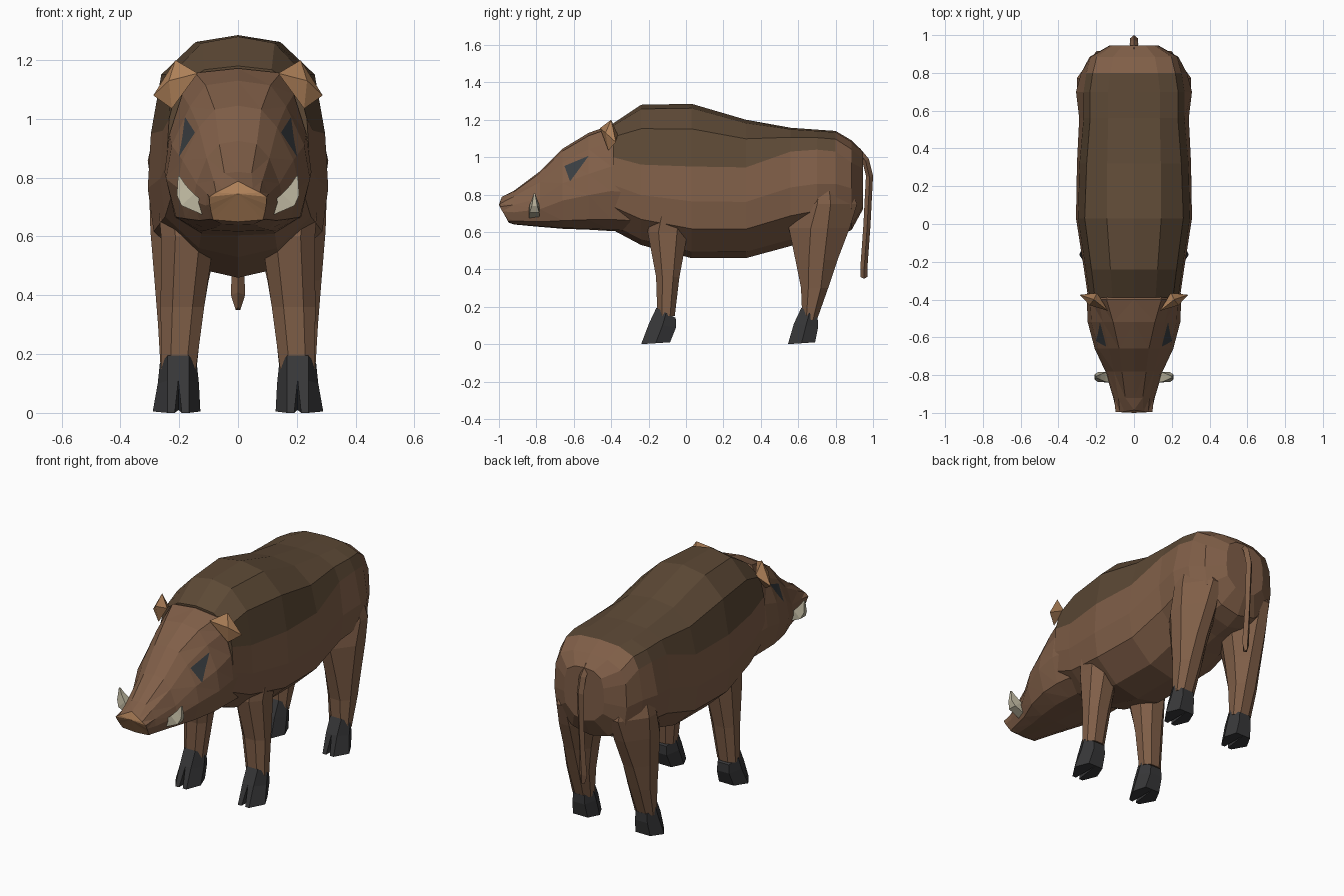
import bpy, bmesh
from mathutils import Vector


def material(name, rgb):
    m = bpy.data.materials.new(name)
    m.diffuse_color = (*rgb, 1)
    return m


BROWN = material("brown hide", (0.215, 0.113, 0.064))
MANE = material("dark mane", (0.108, 0.066, 0.036))
TAN = material("tan skin", (0.43, 0.22, 0.10))
HOOF = material("charcoal hoof", (0.038, 0.038, 0.04))
EYE = material("dark eye", (0.042, 0.048, 0.053))
IVORY = material("ivory", (0.50, 0.46, 0.34))


def finish(bm, name, mats, mirror=False):
    bmesh.ops.recalc_face_normals(bm, faces=bm.faces)
    me = bpy.data.meshes.new(name)
    bm.to_mesh(me)
    bm.free()
    ob = bpy.data.objects.new(name, me)
    bpy.context.collection.objects.link(ob)
    for m in mats:
        me.materials.append(m)
    if mirror:
        mod = ob.modifiers.new("mirror", 'MIRROR')
        mod.use_mirror_merge = False
    return ob


def loft(bm, loops):
    """Skin closed loops of equal length and cap both ends; returns wall faces and caps."""
    rows = [[bm.verts.new(p) for p in lp] for lp in loops]
    n = len(rows[0])
    walls = []
    for a, b in zip(rows, rows[1:]):
        walls.append([bm.faces.new((a[i], a[(i + 1) % n], b[(i + 1) % n], b[i])) for i in range(n)])
    return walls, [bm.faces.new(rows[0]), bm.faces.new(rows[-1])]


def both_sides(half):
    return half + [(-p[0], *p[1:]) for p in half[-2:0:-1]]


def ring(y, hw, zt, zm, zb, flat=0.47, upper=0.85, mid=0.965, jaw=((0.935, 0.68), (0.5, 0.93))):
    """Barrel cross-section: half width, top, shoulder line and bottom."""
    up, down = zt - zm, zb - zm
    half = [(0, zt), (flat * hw, zt - 0.07 * up), (upper * hw, zm + 0.6 * up), (mid * hw, zm),
            (hw, zm + 0.38 * down)] + [(a * hw, zm + b * down) for a, b in jaw] + [(0, zb)]
    return both_sides([(x, y, z) for x, z in half])


# Torso: the three upper strips on each side carry the mane
torso = [(-0.39, 0.243, 1.18, 1.0, 0.61), (-0.24, 0.265, 1.28, 0.96, 0.53),
         (0.03, 0.307, 1.285, 0.95, 0.46), (0.32, 0.302, 1.2, 0.945, 0.46, 0.47, 0.83, 0.955),
         (0.56, 0.29, 1.157, 1.03, 0.525, 0.47, 0.8, 0.92),
         (0.70, 0.307, 1.147, 1.04, 0.56, 0.45, 0.76, 0.87),
         (0.80, 0.28, 1.14, 1.03, 0.575, 0.45, 0.78, 0.9),
         (0.885, 0.235, 1.09, 0.97, 0.61, 0.47, 0.84, 0.97), (0.945, 0.13, 1.03, 0.94, 0.72)]
bm = bmesh.new()
walls, caps = loft(bm, [ring(*r) for r in torso])
caps[0].material_index = 1
for k, strip in enumerate(walls):
    for i, f in enumerate(strip):
        if k < 6 and (i < 3 or i > 10):
            f.material_index = 1
finish(bm, "torso", [BROWN, MANE])

# Head: wedge with sloping cheeks and a tan five-sided nose
JAW = ((0.86, 0.82), (0.5, 0.98))
head = [(-0.30, 0.243, 1.14, 0.94, 0.60, 0.5, 0.75, 0.93),
        (-0.40, 0.25, 1.172, 0.95, 0.605, 0.58, 0.76, 0.93),
        (-0.52, 0.245, 1.13, 0.91, 0.612, 0.45, 0.67, 0.92),
        (-0.66, 0.208, 1.045, 0.86, 0.617, 0.38, 0.64, 0.91),
        (-0.78, 0.152, 0.925, 0.78, 0.627, 0.42, 0.7, 0.93),
        (-0.92, 0.11, 0.82, 0.745, 0.64, 0.42, 0.75, 0.95)]
nose = [(0, -0.985, 0.788), (0.05, -0.993, 0.762), (0.075, -0.996, 0.75), (0.098, -0.995, 0.735),
        (0.096, -0.982, 0.71), (0.092, -0.966, 0.685), (0.085, -0.95, 0.657), (0, -0.948, 0.65)]
bm = bmesh.new()
walls, caps = loft(bm, [ring(*r, JAW) for r in head] + [both_sides(nose)])
tip = bmesh.ops.poke(bm, faces=[caps[1]])
tip["verts"][0].co = (0, -1.0, 0.745)
for f in tip["faces"]:
    f.material_index = 1
bmesh.ops.triangulate(bm, faces=[f for f in bm.faces if len(f.verts) == 4])

# Eyes: cut a triangle through the cheeks and colour what lies inside it
tri = [(-0.65, 0.953), (-0.52, 1.007), (-0.62, 0.87)]
sides = []
for (y0, z0), (y1, z1) in zip(tri, tri[1:] + tri[:1]):
    co, no = Vector((0, y0, z0)), Vector((0, z0 - z1, y1 - y0)).normalized()
    bmesh.ops.bisect_plane(bm, geom=bm.verts[:] + bm.edges[:] + bm.faces[:],
                           plane_co=co, plane_no=no)
    sides.append((co, no))
for f in bm.faces:
    d = [(f.calc_center_median() - co).dot(no) for co, no in sides]
    if max(d) < 0 or min(d) > 0:
        f.material_index = 2
finish(bm, "head", [BROWN, TAN, EYE])

# Ears: broad leaf-shaped shards
bm = bmesh.new()
ear = [(0.137, -0.46, 1.155), (0.213, -0.40, 1.2), (0.288, -0.375, 1.08),
       (0.225, -0.415, 1.035), (0.235, -0.43, 1.13), (0.195, -0.365, 1.12)]
bmesh.ops.convex_hull(bm, input=[bm.verts.new(p) for p in ear])
finish(bm, "ears", [TAN], True)

# Tusks: short upswept blades
bm = bmesh.new()
loft(bm, [[(x, y - 0.81, z) for x, y, z in q] for q in (
    [(0.10, -0.03, 0.665), (0.10, 0.03, 0.665), (0.12, 0.03, 0.72), (0.12, -0.03, 0.72)],
    [(0.192, -0.026, 0.705), (0.192, 0.025, 0.705), (0.15, 0.025, 0.745), (0.15, -0.026, 0.745)],
    [(0.208, -0.014, 0.74), (0.208, 0.014, 0.74), (0.178, 0.014, 0.775), (0.178, -0.014, 0.775)],
    [(0.204, -0.004, 0.805), (0.204, 0.004, 0.805), (0.198, 0.004, 0.805), (0.198, -0.004, 0.805)])])
finish(bm, "tusks", [IVORY], True)


def leg_ring(z, x0, x1, y0, y1, k=0.27):
    """Rectangle with clipped corners."""
    cx, cy = k * (x1 - x0), k * (y1 - y0)
    return [(x0 + cx, y0, z), (x1 - cx, y0, z), (x1, y0 + cy, z), (x1, y1 - cy, z),
            (x1 - cx, y1, z), (x0 + cx, y1, z), (x0, y1 - cy, z), (x0, y0 + cy, z)]


def leg(name, rings):
    bm = bmesh.new()
    loft(bm, [leg_ring(*r) for r in rings])
    finish(bm, name, [BROWN], True)


def hooves(name, y0, y1, toe, heel):
    """Cloven hoof: a sloped cuff splitting into two tapering toes."""
    bm = bmesh.new()
    mid = 0.203
    for s, wide in ((-1, 0.075), (1, 0.087)):
        def toe_ring(gap, front, side, back, yf, yb, zf, zb):
            ys = yf + 0.5 * (yb - yf)
            return [(mid + s * gap, yf, zf), (mid + s * front, yf, zf),
                    (mid + s * side, ys, (zf + zb) / 2), (mid + s * back, yb, zb), (mid, yb, zb)]
        loft(bm, [toe_ring(0, 0.036, 0.063, 0.036, y0, y1, 0.195, 0.14),
                  toe_ring(0, 0.036, 0.07, 0.04, y0 - 0.04, y1 + 0.002, 0.11, 0.09),
                  toe_ring(0.012, 0.036, wide, 0.048, toe, heel, 0, 0.01)])
    finish(bm, name, [HOOF], True)


# Legs and hooves
leg("front_legs", [(0.80, 0.13, 0.255, -0.12, -0.02), (0.70, 0.10, 0.27, -0.185, 0.025),
                   (0.60, 0.08, 0.262, -0.205, 0.01), (0.36, 0.115, 0.263, -0.16, -0.035),
                   (0.15, 0.143, 0.262, -0.153, -0.06)])
leg("hind_legs", [(0.90, 0.08, 0.265, 0.64, 0.84, 0.4), (0.75, 0.045, 0.302, 0.56, 0.915, 0.4),
                  (0.62, 0.06, 0.298, 0.55, 0.875, 0.36), (0.45, 0.10, 0.284, 0.585, 0.81, 0.32),
                  (0.30, 0.125, 0.272, 0.615, 0.76), (0.13, 0.143, 0.262, 0.622, 0.70)])
hooves("front_hooves", -0.158, -0.055, -0.24, -0.085)
hooves("hind_hooves", 0.617, 0.704, 0.545, 0.69)

# Tail: thin hanging strip
tail = [(0.91, 1.04, 0.02), (0.96, 0.98, 0.022), (0.982, 0.89, 0.022),
        (0.968, 0.62, 0.018), (0.952, 0.40, 0.024), (0.952, 0.35, 0.008)]
bm = bmesh.new()
loft(bm, [[(-w, y, z), (0, y - 0.02, z + 0.01), (w, y, z), (0, y + 0.018, z + 0.01)]
          for y, z, w in tail])
finish(bm, "tail", [BROWN])
